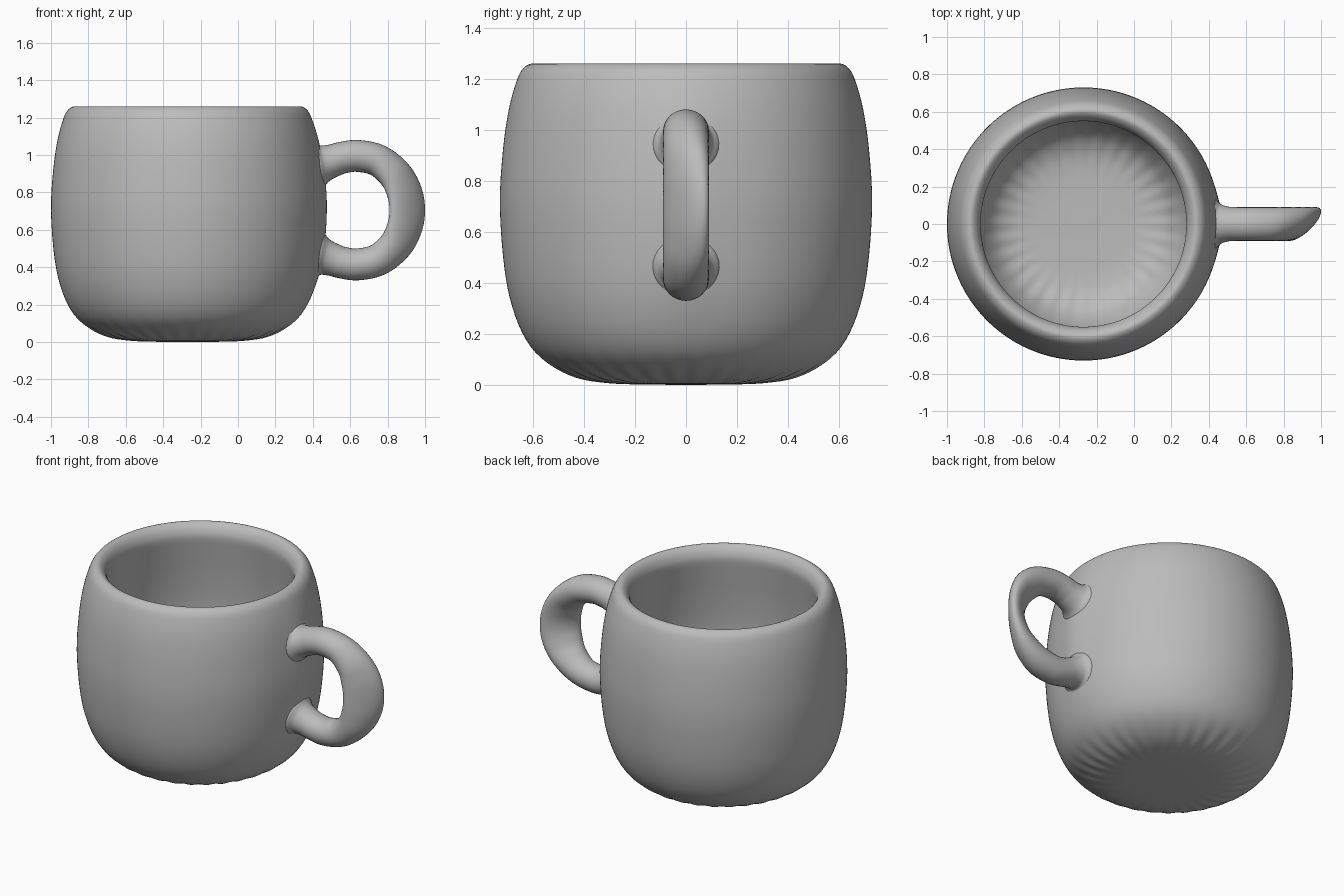
import bpy, bmesh, math
from mathutils import Vector

cube = bpy.data.objects.get("Cube")
if cube:
    bpy.data.objects.remove(cube, do_unlink=True)

CUP_X = -0.27       # axis of the cup
HANDLE_Z = 0.705    # middle height of the handle
SEGMENTS = 192
FLUTES = 32

grey = bpy.data.materials.new("plain_grey")
grey.use_nodes = True
colour = (0.5, 0.5, 0.5, 1.0)
grey.diffuse_color = colour
grey.node_tree.nodes["Principled BSDF"].inputs["Base Color"].default_value = colour


def smooth_path(points, steps):
    """Catmull-Rom curve through the points."""
    pts = [Vector(p) for p in points]
    pts = [2 * pts[0] - pts[1]] + pts + [2 * pts[-1] - pts[-2]]
    out = []
    for a, b, c, d in zip(pts, pts[1:], pts[2:], pts[3:]):
        for i in range(steps):
            t = i / steps
            out.append(0.5 * (2 * b + (c - a) * t + (2 * a - 5 * b + 4 * c - d) * t ** 2
                              + (3 * b - a - 3 * c + d) * t ** 3))
    return out + [pts[-2]]


def skin_rings(name, rings, capped):
    """Join rings of points into a smooth shaded object."""
    bm = bmesh.new()
    loops = [[bm.verts.new(p) for p in ring] for ring in rings]
    for low, high in zip(loops, loops[1:]):
        n = len(low)
        for i in range(n):
            j = (i + 1) % n
            bm.faces.new((low[i], low[j], high[j], high[i]))
    if capped:
        bm.faces.new(loops[0])
        bm.faces.new(loops[-1])
    bmesh.ops.remove_doubles(bm, verts=bm.verts[:], dist=0.00001)
    bmesh.ops.recalc_face_normals(bm, faces=bm.faces[:])
    for face in bm.faces:
        face.smooth = True
    mesh = bpy.data.meshes.new(name)
    bm.to_mesh(mesh)
    bm.free()
    mesh.materials.append(grey)
    obj = bpy.data.objects.new(name, mesh)
    bpy.context.collection.objects.link(obj)
    return obj


# Cup: one closed profile, from the base up the outside, over the rim, down inside
outside = [(0, 0), (0.2, 0.002), (0.32, 0.008), (0.43, 0.027), (0.53, 0.075),
           (0.61, 0.15), (0.67, 0.27), (0.71, 0.44), (0.73, 0.7), (0.718, 0.92),
           (0.695, 1.08), (0.665, 1.19), (0.64, 1.24), (0.605, 1.26)]
inside = [(0.575, 1.243), (0.556, 1.21), (0.55, 1.17), (0.56, 1.09), (0.585, 0.9),
          (0.6, 0.7), (0.585, 0.47), (0.55, 0.33), (0.48, 0.21), (0.4, 0.155),
          (0.3, 0.135), (0.15, 0.13), (0, 0.13)]
STEPS = 4
rings = []
for k, (r, z) in enumerate(smooth_path(outside + inside, STEPS)):
    r, z = max(r, 0), max(z, 0)
    is_outside = k < STEPS * len(outside)
    # faint flutes where the base and the floor turn into the wall
    flute = 0.006 * math.exp(-((r - 0.46) / 0.1) ** 2) if z < 0.4 else 0
    ring = []
    for i in range(SEGMENTS):
        angle = math.tau * i / SEGMENTS
        x, y = math.cos(angle), math.sin(angle)
        radius = r
        if is_outside and x > 0:
            # gentle swelling between the handle roots
            radius += 0.015 * math.exp(-(y / 0.16) ** 2 - ((z - HANDLE_Z) / 0.38) ** 4)
        lift = flute * (1 + math.cos(FLUTES * angle)) / 2
        ring.append((CUP_X + radius * x, radius * y, z + lift))
    rings.append(ring)
skin_rings("cup_body", rings, False)

# Handle: swept oval with flared roots, as (x, height from middle, half depth, half width)
half = [(0.39, 0.235, 0.14, 0.145), (0.435, 0.245, 0.125, 0.13),
        (0.465, 0.252, 0.098, 0.105), (0.51, 0.266, 0.088, 0.092),
        (0.56, 0.281, 0.085, 0.09), (0.64, 0.29, 0.085, 0.09),
        (0.75, 0.265, 0.086, 0.09), (0.842, 0.188, 0.09, 0.09),
        (0.89, 0.095, 0.094, 0.09)]
middle = [(0.905, 0, 0.095, 0.09)]
lower = [(x, -h, d, w) for x, h, d, w in reversed(half)]
path = smooth_path(half + middle + lower, 5)
rings = []
for k, (x, h, depth, width) in enumerate(path):
    before, after = path[max(k - 1, 0)], path[min(k + 1, len(path) - 1)]
    tangent = Vector((after[0] - before[0], after[1] - before[1])).normalized()
    out_x, out_z = -tangent.y, tangent.x
    # the grip leans towards the back at its outermost point
    lean = 0.85 * max(out_x, 0) ** 3
    ring = []
    for i in range(32):
        t = math.tau * i / 32
        u = depth * math.cos(t)
        ring.append((x + out_x * u, width * math.sin(t + lean), HANDLE_Z + h + out_z * u))
    rings.append(ring)
skin_rings("handle", rings, True)
